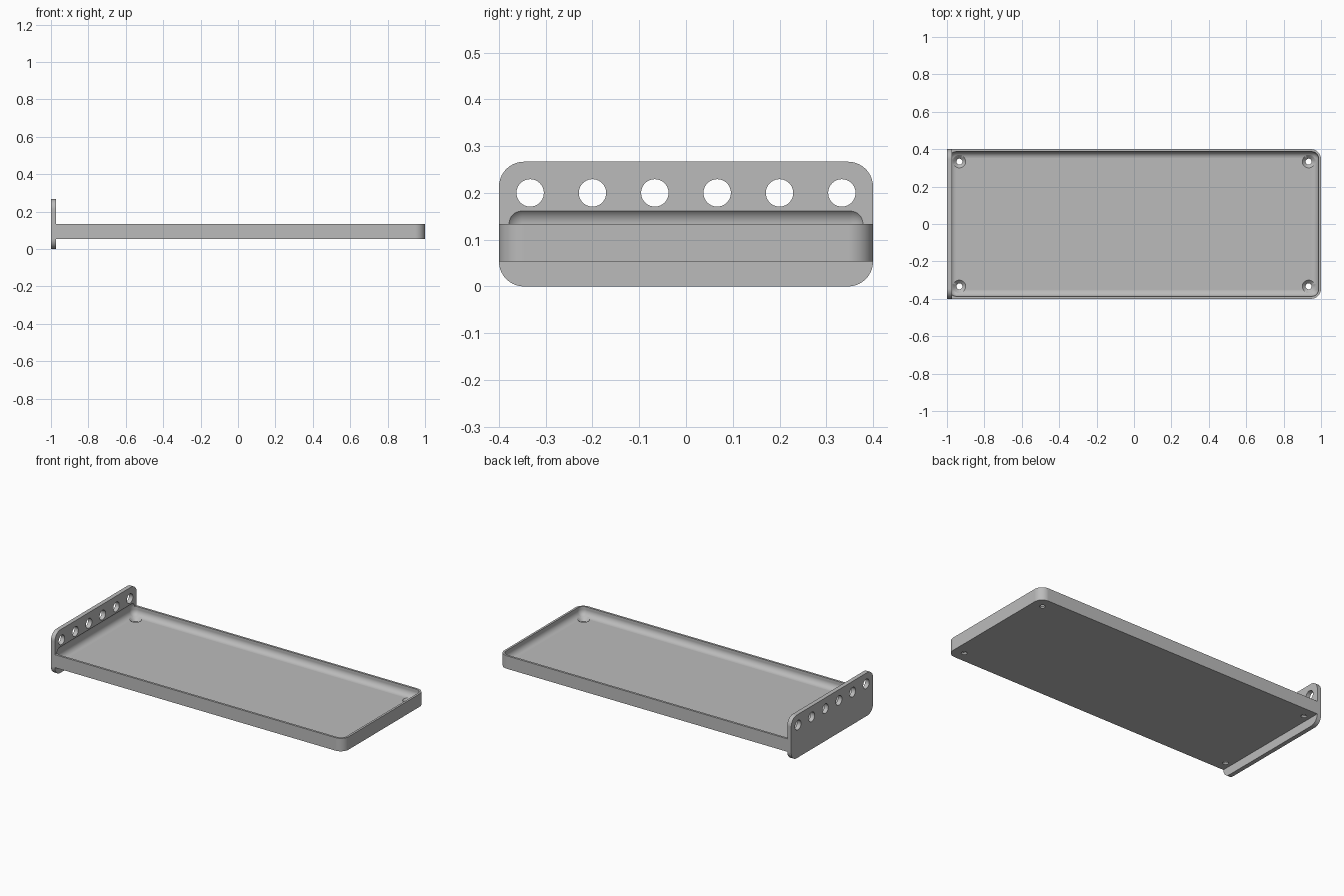
import bpy, bmesh, math
from mathutils import Matrix, Vector

cube = bpy.data.objects.get("Cube")
if cube:
    bpy.data.objects.remove(cube, do_unlink=True)

MM = 2 / 150  # one modelling unit; the tray is 150 long

grey = bpy.data.materials.new("plain grey")
grey.use_nodes = True
COLOUR = (0.5, 0.5, 0.5, 1)
grey.diffuse_color = COLOUR
grey.node_tree.nodes["Principled BSDF"].inputs["Base Color"].default_value = COLOUR


def finish(bm, name):
    bmesh.ops.recalc_face_normals(bm, faces=bm.faces)
    mesh = bpy.data.meshes.new(name)
    bm.to_mesh(mesh)
    bm.free()
    mesh.materials.append(grey)
    obj = bpy.data.objects.new(name, mesh)
    bpy.context.collection.objects.link(obj)
    return obj


def box(name, low, high, radius, segments, rounded):
    """Box between two corners, rounding the edges chosen by a rule."""
    low, high = Vector(low) * MM, Vector(high) * MM
    bm = bmesh.new()
    bmesh.ops.create_cube(bm, size=1)
    bmesh.ops.scale(bm, vec=high - low, verts=bm.verts)
    bmesh.ops.translate(bm, vec=(low + high) / 2, verts=bm.verts)
    edges = [e for e in bm.edges if rounded(e)]
    bmesh.ops.bevel(bm, geom=edges, offset=radius * MM, segments=segments,
                    profile=0.5, affect='EDGES')
    return finish(bm, name)


def along(edge, axis):
    return abs((edge.verts[0].co - edge.verts[1].co).normalized()[axis]) > 0.9


def cone(name, centre, r1, r2, depth, axis='Z'):
    bm = bmesh.new()
    turn = Matrix.Rotation(math.pi / 2, 4, 'Y') if axis == 'X' else Matrix()
    bmesh.ops.create_cone(bm, cap_ends=True, segments=40, radius1=r1 * MM,
                          radius2=r2 * MM, depth=depth * MM,
                          matrix=Matrix.Translation(Vector(centre) * MM) @ turn)
    return finish(bm, name)


def combine(target, tool, operation):
    mod = target.modifiers.new(operation.lower(), 'BOOLEAN')
    mod.operation, mod.solver, mod.object = operation, 'EXACT', tool
    bpy.context.view_layer.objects.active = target
    bpy.ops.object.modifier_apply(modifier=mod.name)
    bpy.data.objects.remove(tool, do_unlink=True)


# Tray body, rounded at the free end only
tray = box("tray_with_end_plate", (-74, -30, 4), (75, 30, 10), 4, 10,
           lambda e: along(e, 2) and e.verts[0].co.x > 0)

# Upright end plate with four rounded corners
plate = box("end_plate", (-75, -30, 0), (-73, 30, 20), 4, 10,
            lambda e: along(e, 0))
combine(tray, plate, 'UNION')

# Hollow with a coved floor, running slightly into the end plate
hollow = box("hollow_cutter", (-74, -29, 6), (74, 29, 12.7), 2.7, 10,
             lambda e: True)
combine(tray, hollow, 'DIFFERENCE')

# Row of six holes through the end plate
for i in range(6):
    combine(tray, cone("row_hole_cutter", (-74, -25 + 10 * i, 15),
                       2.2, 2.2, 4, 'X'), 'DIFFERENCE')

# Countersunk screw holes in the four floor corners
for x in (-70, 70):
    for y in (-25, 25):
        combine(tray, cone("screw_cutter", (x, y, 5), 1.2, 1.2, 6), 'DIFFERENCE')
        combine(tray, cone("sink_cutter", (x, y, 5.5), 1.1, 2.9, 1.8), 'DIFFERENCE')

# Smooth the curved faces and keep the flat ones flat
bpy.ops.object.select_all(action='DESELECT')
tray.select_set(True)
bpy.context.view_layer.objects.active = tray
bpy.ops.object.shade_smooth_by_angle(angle=math.radians(30))
weighted = tray.modifiers.new("even_shading", 'WEIGHTED_NORMAL')
weighted.keep_sharp = True
weighted.weight = 100
